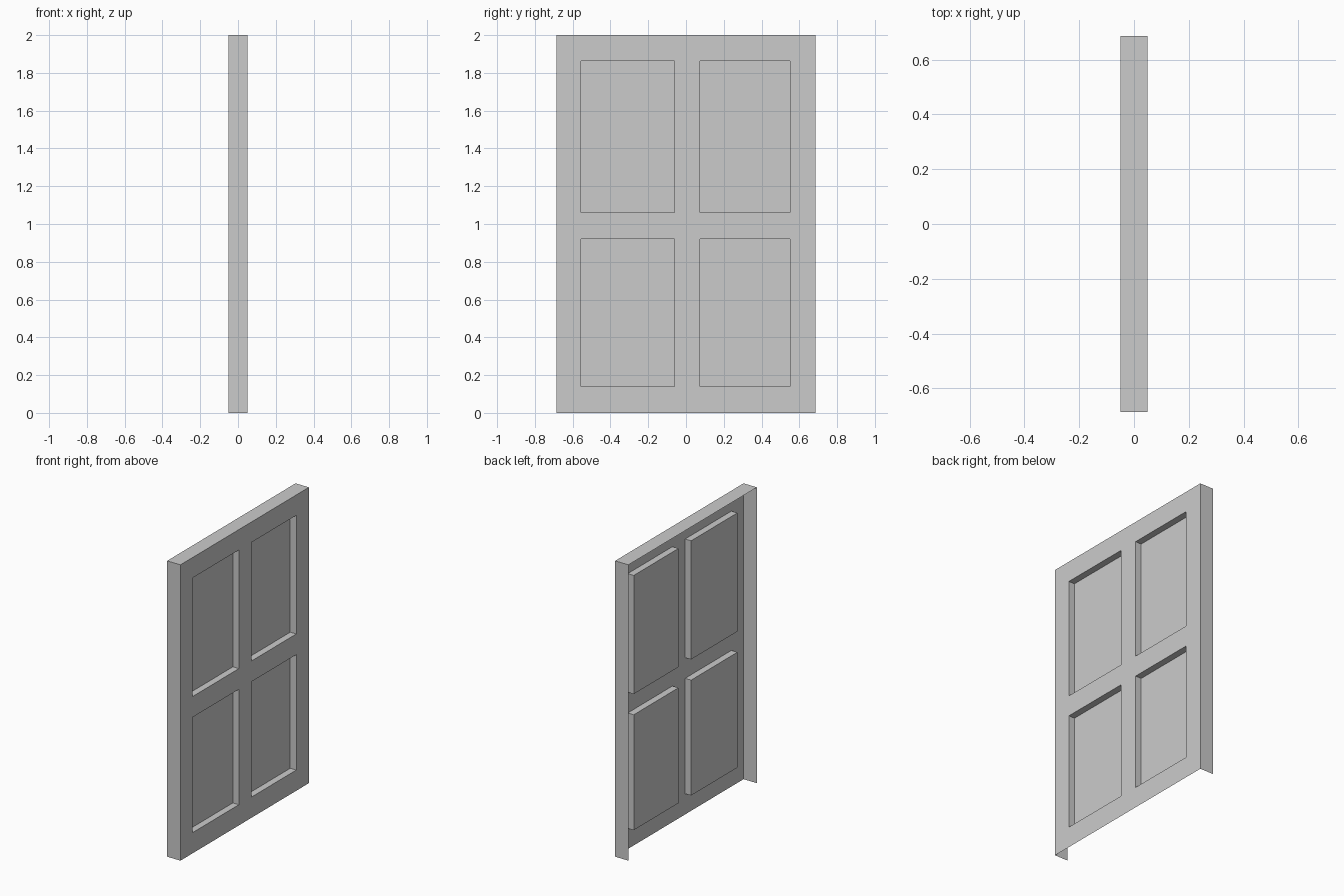
import bpy, bmesh

if "Cube" in bpy.data.objects:
    bpy.data.objects.remove(bpy.data.objects["Cube"])

FRONT, FLOOR, BACK = 0.05, 0.005, -0.05
YS = [-0.686, -0.556, -0.062, 0.074, 0.551, 0.686]
ZS = [0.0, 0.14, 0.92, 1.06, 1.862, 2.0]

bm = bmesh.new()


def quad(points):
    bm.faces.new([bm.verts.new(p) for p in points])


def ring(y0, y1, z0, z1):
    return [(y0, z0), (y1, z0), (y1, z1), (y0, z1)]


# Face sheet, with four sunken panels
for i in range(5):
    for j in range(5):
        corners = ring(YS[i], YS[i + 1], ZS[j], ZS[j + 1])
        sunken = i % 2 == 1 and j % 2 == 1
        quad([(FLOOR if sunken else FRONT, *c) for c in corners])
        if sunken:
            for a, b in zip(corners, corners[1:] + corners[:1]):
                quad([(FRONT, *a), (FRONT, *b), (FLOOR, *b), (FLOOR, *a)])

# Outer side and top walls; the back and bottom stay open
outline = ring(YS[0], YS[-1], ZS[0], ZS[-1])
for k in (1, 2, 3):
    a, b = outline[k], outline[(k + 1) % 4]
    quad([(FRONT, *b), (FRONT, *a), (BACK, *a), (BACK, *b)])

bmesh.ops.remove_doubles(bm, verts=bm.verts, dist=1e-4)
mesh = bpy.data.meshes.new("door_panel")
bm.to_mesh(mesh)
bm.free()
bpy.context.collection.objects.link(bpy.data.objects.new("door_panel", mesh))
